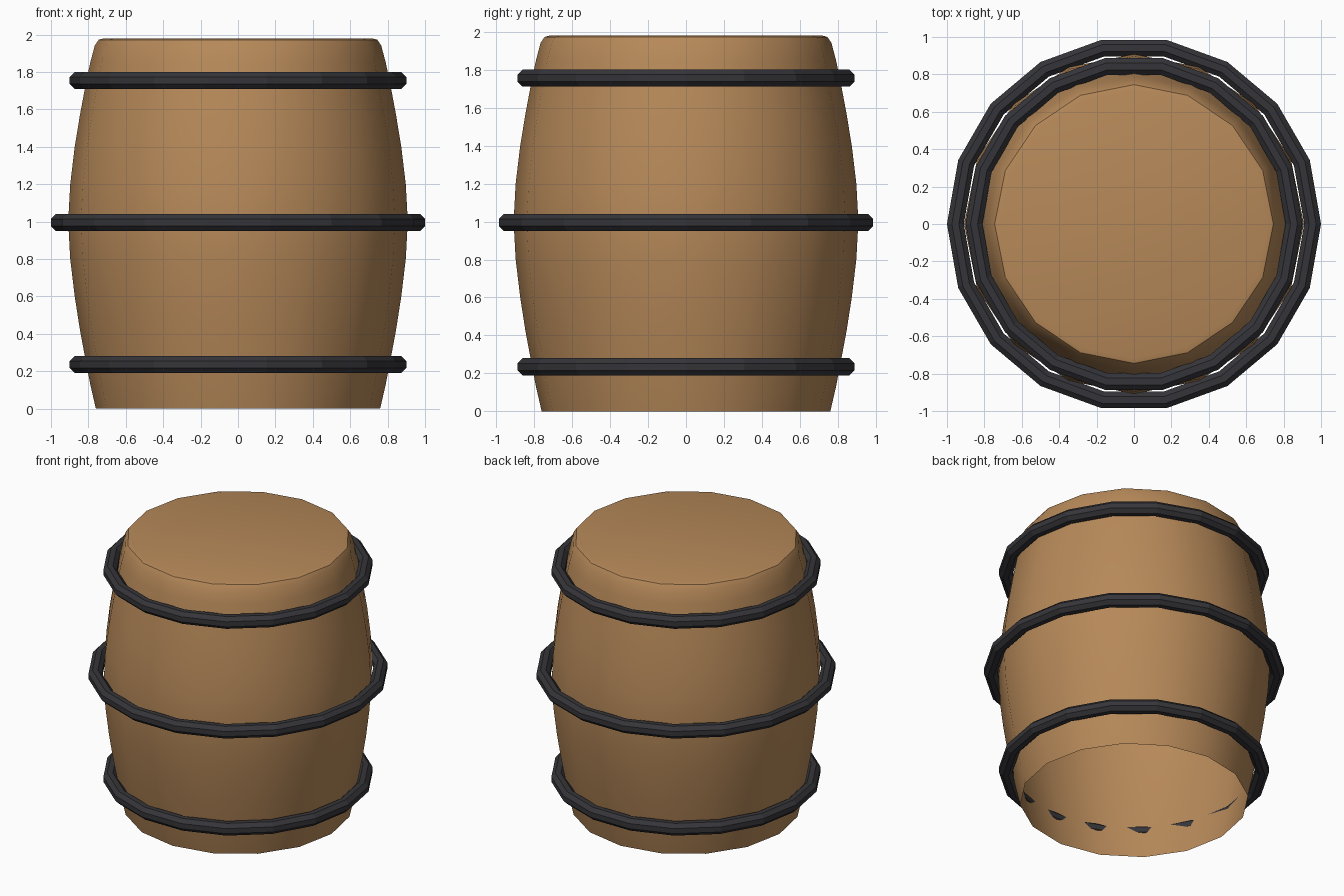
import bpy, bmesh, math

if "Cube" in bpy.data.objects:
    bpy.data.objects.remove(bpy.data.objects["Cube"])

def material(name, rgb):
    m = bpy.data.materials.new(name)
    m.diffuse_color = (*rgb, 1)
    m.use_nodes = True
    m.node_tree.nodes["Principled BSDF"].inputs["Base Color"].default_value = m.diffuse_color
    return m

wood = material("brown wood", (0.47, 0.25, 0.10))
iron = material("dark iron", (0.036, 0.036, 0.042))

def revolve(name, profile, sides, mat, closed=False, cap_top=False):
    """Spin an (r, z) profile round the z axis."""
    bm = bmesh.new()
    rings = [[bm.verts.new((r * math.cos(math.tau * i / sides),
                            r * math.sin(math.tau * i / sides), z))
              for i in range(sides)] for r, z in profile]
    pairs = list(zip(rings, rings[1:]))
    if closed:
        pairs.append((rings[-1], rings[0]))
    for a, b in pairs:
        for i in range(sides):
            j = (i + 1) % sides
            bm.faces.new((a[i], a[j], b[j], b[i]))
    if cap_top:
        bm.faces.new(rings[-1])
    me = bpy.data.meshes.new(name)
    bm.to_mesh(me)
    bm.free()
    me.materials.append(mat)
    ob = bpy.data.objects.new(name, me)
    bpy.context.collection.objects.link(ob)
    return ob

def smooth(ob, angle):
    bpy.ops.object.select_all(action='DESELECT')
    ob.select_set(True)
    bpy.context.view_layer.objects.active = ob
    bpy.ops.object.shade_smooth_by_angle(angle=math.radians(angle))

# Bulging body, open underneath, with a rounded top rim
profile = [(0.76, 0), (0.79, 0.13), (0.815, 0.26), (0.845, 0.42), (0.873, 0.6),
           (0.897, 0.8), (0.908, 1.0), (0.897, 1.2), (0.873, 1.4), (0.845, 1.57),
           (0.815, 1.73), (0.79, 1.85), (0.766, 1.94), (0.745, 1.972), (0.715, 1.98)]
smooth(revolve("barrel_body", profile, 16, wood, cap_top=True), 35)

# Three iron hoops with octagonal section
for name, outer, z in (("lower_hoop", 0.90, 0.235),
                       ("middle_hoop", 1.0, 0.995),
                       ("upper_hoop", 0.90, 1.755)):
    half = 0.045
    rad = half / math.cos(math.pi / 8)
    section = [(outer - half + rad * math.cos(math.tau * (k + 0.5) / 8),
                z + rad * math.sin(math.tau * (k + 0.5) / 8)) for k in range(8)]
    revolve(name, section, 18, iron, closed=True)
